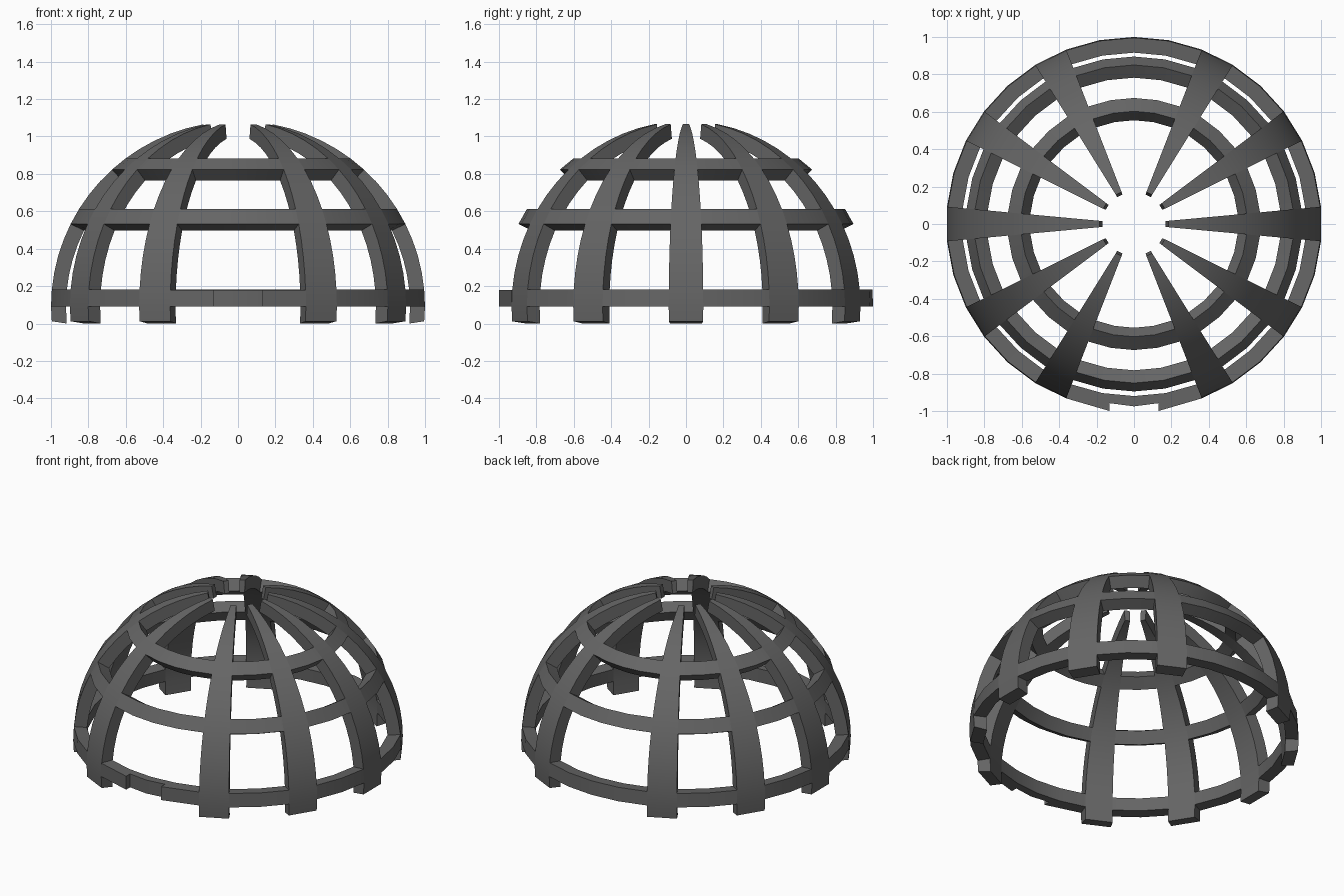
import bpy, bmesh, math

if "Cube" in bpy.data.objects:
    bpy.data.objects.remove(bpy.data.objects["Cube"])

STEP = 2 * math.pi / 34      # facet angle, both around and upward
CENTRE_Z = 0.09
INNER = 0.92                 # inner shell scale
RIBS = (0, 3, 6, 11, 14, 17, 20, 23, 28, 31)

dark = bpy.data.materials.new("dark_grey")
dark.diffuse_color = (0.13, 0.13, 0.13, 1)
dark.use_nodes = True
dark.node_tree.nodes["Principled BSDF"].inputs["Base Color"].default_value = dark.diffuse_color


def point(col, row, scale):
    a, lat = (col - 0.5) * STEP, row * STEP / 2
    if row < 0:              # rib feet sit flat on the ground
        z = 0.012 if scale == 1 else 0.0
    else:
        z = CENTRE_Z + 0.992 * scale * math.sin(lat)
    r = scale * math.cos(lat)
    return (1.004 * r * math.cos(a), r * math.sin(a), z)


def finish(name, bm):
    bmesh.ops.recalc_face_normals(bm, faces=bm.faces)
    mesh = bpy.data.meshes.new(name)
    bm.to_mesh(mesh)
    bm.free()
    mesh.materials.append(dark)
    obj = bpy.data.objects.new(name, mesh)
    bpy.context.collection.objects.link(obj)
    # smooth along the curve, crisp at the bar edges
    bpy.ops.object.select_all(action='DESELECT')
    obj.select_set(True)
    bpy.context.view_layer.objects.active = obj
    bpy.ops.object.shade_smooth_by_angle(angle=math.radians(30))


def shell(name, c0, c1, r0, r1):
    """Thick dome patch spanning columns c0..c1 and rows r0..r1."""
    bm = bmesh.new()
    v = {(c, r, s): bm.verts.new(point(c, r, s))
         for c in range(c0, c1 + 1) for r in range(r0, r1 + 1) for s in (1, INNER)}
    for c in range(c0, c1):
        for r in range(r0, r1):
            for s in (1, INNER):
                bm.faces.new([v[c, r, s], v[c + 1, r, s], v[c + 1, r + 1, s], v[c, r + 1, s]])
        for r in (r0, r1):
            bm.faces.new([v[c, r, 1], v[c + 1, r, 1], v[c + 1, r, INNER], v[c, r, INNER]])
    for r in range(r0, r1):
        for c in (c0, c1):
            bm.faces.new([v[c, r, 1], v[c, r + 1, 1], v[c, r + 1, INNER], v[c, r, INNER]])
    finish(name, bm)


# Tapering ribs, and the band segments bridging each gap
for i, rib in enumerate(RIBS):
    shell(f"rib_{i}", rib, rib + 1, -1, 15)
    nxt = RIBS[i + 1] if i + 1 < len(RIBS) else 34
    for name, row in (("lower_band", 0), ("middle_band", 5), ("upper_band", 9)):
        if name == "lower_band" and rib == 23:
            continue         # the front rail fills this gap
        shell(f"{name}_{i}", rib + 1, nxt, row, row + 1)

# Front rail with a recessed centre
half = [(0, -0.975), (0.13, -0.958), (0.13, -1.0), (0.363, -0.932),
        (0.334, -0.858), (0.169, -0.904), (0, -0.92)]
plan = half + [(-x, y) for x, y in reversed(half[1:-1])]
bm = bmesh.new()
face = bm.faces.new([bm.verts.new((x, y, CENTRE_Z)) for x, y in plan])
new = bmesh.ops.extrude_face_region(bm, geom=[face])["geom"]
bmesh.ops.translate(bm, vec=(0, 0, 0.09),
                    verts=[g for g in new if isinstance(g, bmesh.types.BMVert)])
finish("front_rail", bm)
